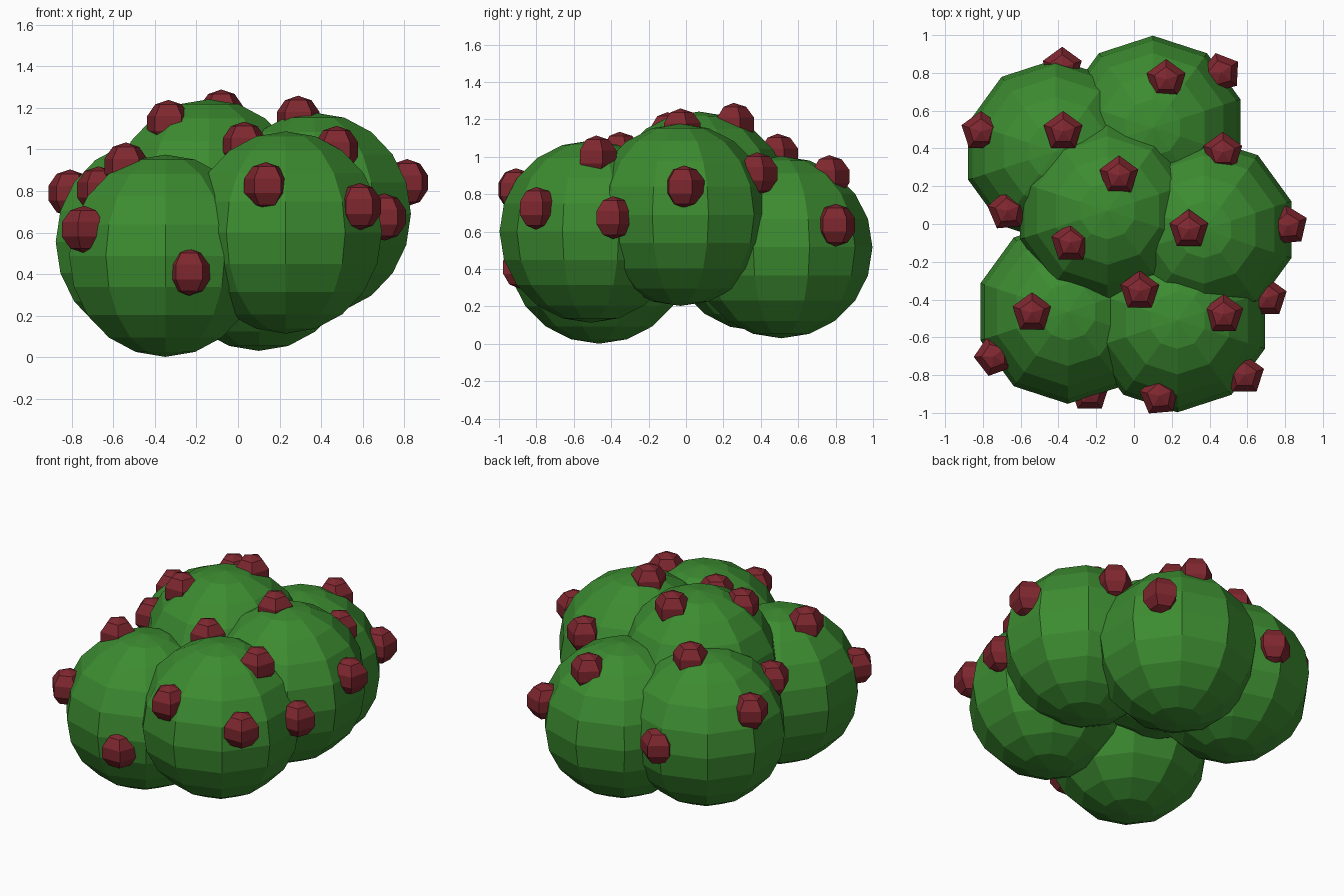
import bpy
from math import radians


def material(name, rgb):
    m = bpy.data.materials.new(name)
    m.diffuse_color = (*rgb, 1)
    return m


def ball(name, loc, radius, segments, rings, mat, turn=0):
    bpy.ops.mesh.primitive_uv_sphere_add(segments=segments, ring_count=rings,
                                         radius=radius, location=loc,
                                         rotation=(0, 0, radians(turn)))
    ob = bpy.context.object
    ob.name = name
    ob.data.materials.append(mat)
    return ob


leaf = material("leaf_green", (0.045, 0.26, 0.03))
red = material("berry_red", (0.21, 0.02, 0.028))

# Foliage clumps: overlapping low-poly spheres
clumps = {
    "clump_back_left": (-0.415, 0.385, 0.555),
    "clump_back_right": (0.10, 0.51, 0.517),
    "clump_top": (-0.14, 0.07, 0.755),
    "clump_right": (0.37, -0.03, 0.69),
    "clump_front_left": (-0.35, -0.465, 0.488),
    "clump_front_right": (0.23, -0.51, 0.60),
}
for name, loc in clumps.items():
    ball(name, loc, 0.487, 10, 10, leaf)

# Berries half sunk into the clumps: x, y, z, turn about z
berries = [
    (-0.38, 0.83, 0.58, 0), (-0.81, 0.49, 0.79, 0), (-0.375, 0.49, 1.01, 0),
    (-0.67, 0.07, 0.805, 5),
    (0.17, 0.765, 0.895, 0), (0.46, 0.80, 0.635, 15),
    (0.47, 0.38, 0.91, 0), (0.29, -0.03, 1.145, 0), (0.815, -0.01, 0.84, 5),
    (0.705, -0.39, 0.675, 0),
    (0.475, -0.48, 1.0, 0), (0.03, -0.355, 1.02, 0), (0.135, -0.91, 0.825, 5),
    (0.585, -0.80, 0.725, 0),
    (-0.54, -0.47, 0.92, 0), (-0.74, -0.70, 0.615, 20),
    (-0.235, -0.89, 0.41, 0),
    (-0.08, 0.255, 1.175, 0), (-0.335, -0.10, 1.125, 0),
]
for i, (x, y, z, turn) in enumerate(berries, 1):
    ball(f"berry_{i:02d}", (x, y, z), 0.114, 5, 5, red, turn)
